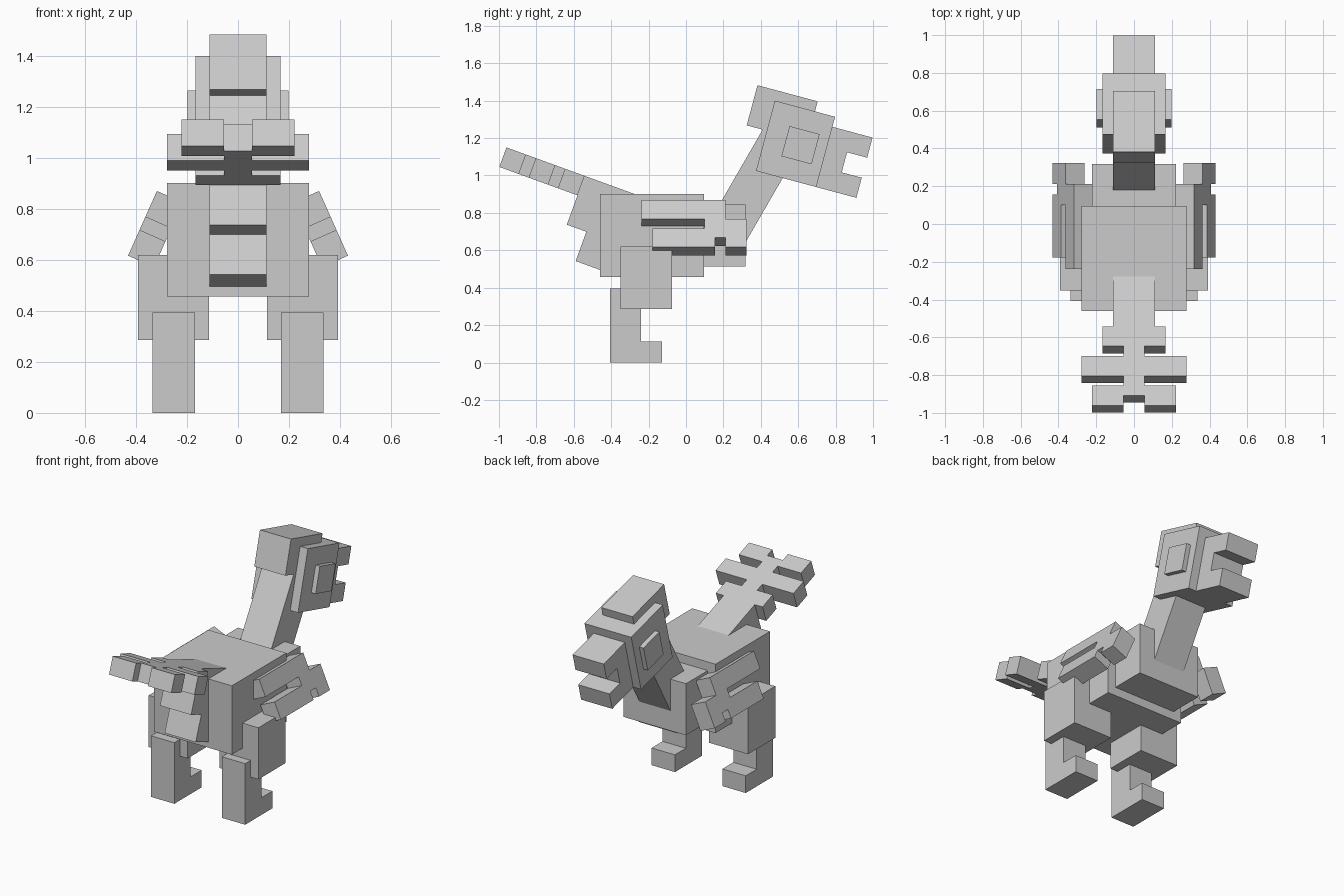
import bpy
import bmesh
from math import radians
from mathutils import Matrix, Vector

cube = bpy.data.objects.get("Cube")
if cube:
    bpy.data.objects.remove(cube, do_unlink=True)

U = 1 / 18  # size of one block unit

grey = bpy.data.materials.new("plain grey")
grey.use_nodes = True
colour = (0.6, 0.6, 0.6, 1)
grey.diffuse_color = colour
grey.node_tree.nodes["Principled BSDF"].inputs["Base Color"].default_value = colour


def frame(origin, axis="X", degrees=0):
    return Matrix.Translation(origin) @ Matrix.Rotation(radians(degrees), 4, axis)


def block(name, place, x, y, z, mirror=False):
    """Box spanning the x, y, z ranges (block units) inside a tilted frame."""
    bm = bmesh.new()
    bmesh.ops.create_cube(bm, size=1)
    for v in bm.verts:
        v.co = place @ Vector([U * (r[0] if c < 0 else r[1])
                               for c, r in zip(v.co, (x, y, z))])
    bmesh.ops.recalc_face_normals(bm, faces=bm.faces)
    mesh = bpy.data.meshes.new(name)
    bm.to_mesh(mesh)
    bm.free()
    mesh.materials.append(grey)
    obj = bpy.data.objects.new(name, mesh)
    bpy.context.collection.objects.link(obj)
    if mirror:
        obj.modifiers.new("Mirror", "MIRROR")
    return obj


# Torso
torso = frame((0, -0.46, 0.457))
block("body", torso, (-5, 5), (0, 10), (0, 8))
block("chest", torso, (-4, 4), (9, 14), (1, 7))

# Legs
leg = frame((0, -0.407, 0))
block("thighs", leg, (2.05, 7.05), (1, 6), (5.15, 11.15), True)
block("shins", leg, (3.05, 6.05), (0, 3), (0, 7.1), True)
block("feet", leg, (3.05, 6.05), (3, 5), (0, 2), True)

# Neck leaning forward
neck = frame((0, 0.287, 0.81), degrees=-30)
block("neck", neck, (-2, 2), (-2, 2), (-2.7, 8))

# Head, tipped down towards the beak; origin at its upper back edge
head = frame((0, 0.475, 1.4), degrees=-15)
block("head", head, (-3, 3), (0, 6), (-7, 0))
block("crown", head, (-2, 2), (-2, 4), (-3, 1))
block("upper_beak", head, (-2, 2), (6, 10), (-3, -1))
block("mouth", head, (-2, 2), (6, 8), (-5, -3))
block("lower_beak", head, (-2, 2), (6, 10), (-7, -5))
block("eyes", head, (3, 3.55), (2, 5), (-5, -2), True)

# Tail, rising backwards; origin at the upper tip
tail = frame((0, -0.96, 1.15), degrees=-20)
block("tail_stem", tail, (-1, 1), (1, 8), (-2, 0))
block("tail_base", tail, (-2, 2), (8, 14), (-5, 0))
block("rump", tail, (-2, 2), (10, 14), (-8, -5))
for name, half_width, start in (("tip", 4, 0), ("middle", 5, 3), ("inner", 3, 6)):
    block(name + "_tail_feathers", tail, (1, half_width),
          (start, start + 2), (-2, 0), True)

# Wings, splayed outwards at the bottom; origin at the outer top edge
wing = frame((0.318, 0, 0.87), "Y", -24)
for name, y, z in (
    ("upper_wing_feather", (-4.3, 3.8), (-2, 0)),
    ("wing_link", (1.8, 3.8), (-3, -2)),
    ("lower_wing_feather", (-3.2, 2.8), (-5, -3)),
    ("wing_notch", (2.8, 3.8), (-4, -3)),
    ("wing_front", (3.8, 5.8), (-5, -2)),
):
    block(name, wing, (-2, 0), y, z, True)
